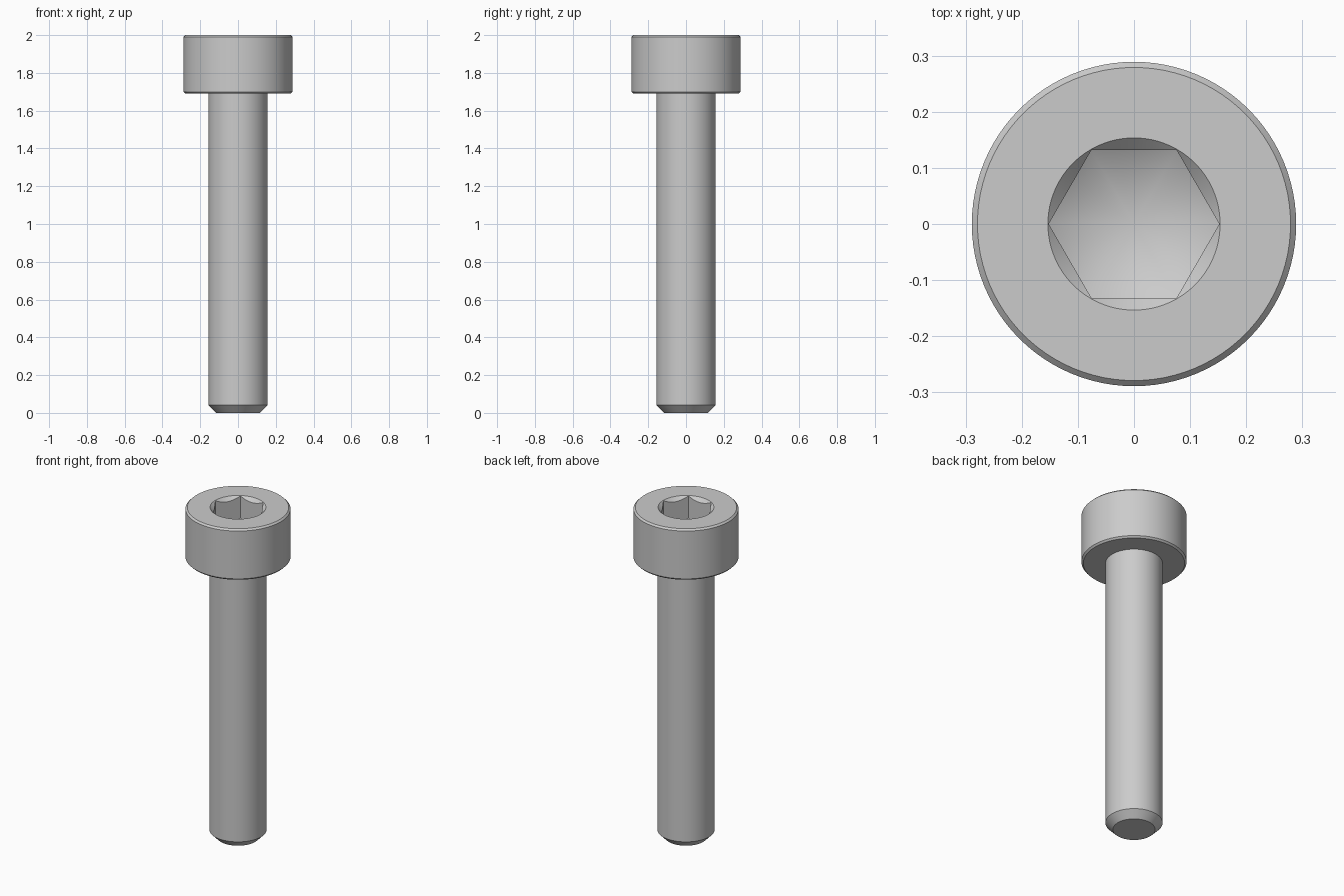
import bpy, bmesh, math

if "Cube" in bpy.data.objects:
    bpy.data.objects.remove(bpy.data.objects["Cube"])


def lathe(name, profile, segments=96, turn=0.0):
    """Revolve a closed (radius, z) profile that starts and ends on the z axis."""
    bm = bmesh.new()
    rings = []
    for r, z in profile:
        if r == 0:
            rings.append([bm.verts.new((0, 0, z))] * segments)
        else:
            angles = [turn + 2 * math.pi * i / segments for i in range(segments)]
            rings.append([bm.verts.new((r * math.cos(a), r * math.sin(a), z)) for a in angles])
    for k, (low, high) in enumerate(zip(rings, rings[1:])):
        flat_cap = profile[k][1] == profile[k + 1][1]
        if flat_cap and profile[k][0] == 0:
            bm.faces.new(high[::-1])
        elif flat_cap and profile[k + 1][0] == 0:
            bm.faces.new(low)
        else:
            for i in range(segments):
                j = (i + 1) % segments
                corners = dict.fromkeys((low[i], low[j], high[j], high[i]))
                bm.faces.new(list(corners))
    loose = [v for v in bm.verts if not v.link_faces]
    bmesh.ops.delete(bm, geom=loose, context='VERTS')
    bmesh.ops.recalc_face_normals(bm, faces=bm.faces)
    mesh = bpy.data.meshes.new(name)
    bm.to_mesh(mesh)
    bm.free()
    obj = bpy.data.objects.new(name, mesh)
    bpy.context.collection.objects.link(obj)
    return obj


def boolean(target, tool, operation):
    """Apply a boolean and remove the tool."""
    mod = target.modifiers.new(operation.title(), 'BOOLEAN')
    mod.object, mod.operation, mod.solver = tool, operation, 'EXACT'
    bpy.context.view_layer.objects.active = target
    bpy.ops.object.modifier_apply(modifier=mod.name)
    bpy.data.objects.remove(tool)


SHANK_R, HEAD_R, HEAD_Z = 0.157, 0.289, 1.69
HEX_R = 0.152          # centre to corner of the socket
SOCKET_Z = 1.863       # level where the socket corners end
SLOPE = math.tan(math.radians(30))

# Shank with chamfered tip, and head with bevelled rims
screw = lathe("cap_screw", [
    (0, 0), (0.116, 0), (SHANK_R, 0.042), (SHANK_R, HEAD_Z),
    (HEAD_R - 0.01, HEAD_Z), (HEAD_R, HEAD_Z + 0.01),
    (HEAD_R, 1.99), (HEAD_R - 0.01, 2.0), (0, 2.0)])

# Hexagonal socket with a conical drilled floor
socket = lathe("socket_cutter", [(0, 1.6), (HEX_R, 1.6), (HEX_R, 2.1), (0, 2.1)], 6)
tip_z = SOCKET_Z - HEX_R * SLOPE
drill = lathe("drill_cutter", [
    (0, tip_z), (0.25, tip_z + 0.25 * SLOPE), (0.25, 2.2), (0, 2.2)])
boolean(socket, drill, 'INTERSECT')
boolean(screw, socket, 'DIFFERENCE')

# Countersunk socket mouth
mouth = lathe("mouth_cutter", [(0, 1.8465), (0.2035, 2.05), (0, 2.05)])
boolean(screw, mouth, 'DIFFERENCE')

bpy.ops.object.select_all(action='DESELECT')
screw.select_set(True)
bpy.context.view_layer.objects.active = screw
bpy.ops.object.shade_smooth_by_angle(angle=math.radians(25))
